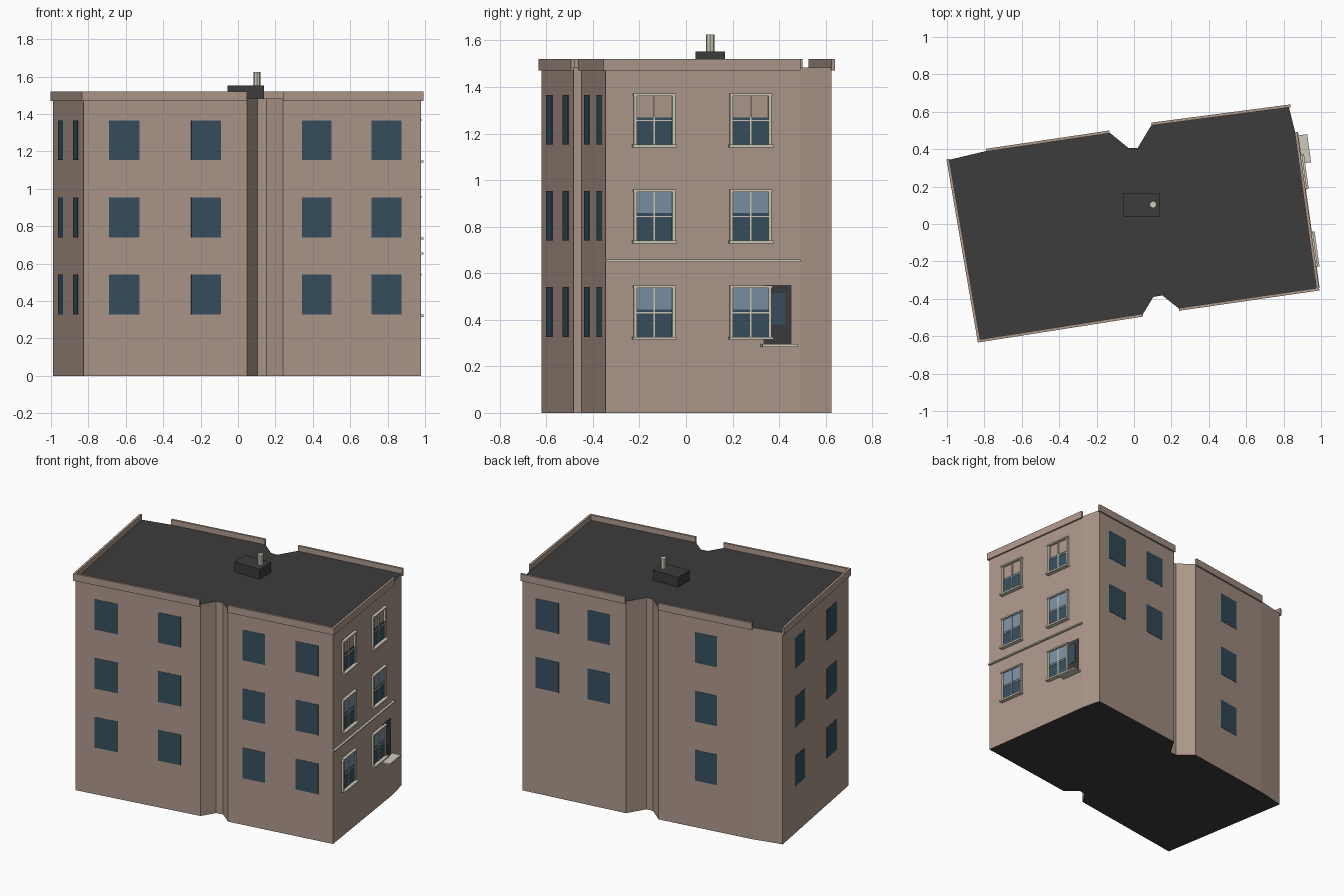
import bpy, bmesh, math
from mathutils import Vector

if "Cube" in bpy.data.objects:
    bpy.data.objects.remove(bpy.data.objects["Cube"])


def mat(name, r, g, b):
    m = bpy.data.materials.new(name)
    m.diffuse_color = (r, g, b, 1)
    m.use_nodes = True
    m.node_tree.nodes["Principled BSDF"].inputs["Base Color"].default_value = m.diffuse_color
    return m


WALL = mat("brown_wall", 0.42, 0.315, 0.26)
ROOF = mat("dark_roof", 0.045, 0.045, 0.045)
GLASS = mat("dark_glass", 0.038, 0.078, 0.11)
SKY = mat("light_glass", 0.2, 0.28, 0.37)
TRIM = mat("cream_trim", 0.62, 0.59, 0.49)


def finish(name, bm, mats):
    bmesh.ops.recalc_face_normals(bm, faces=bm.faces[:])
    me = bpy.data.meshes.new(name)
    bm.to_mesh(me)
    bm.free()
    for m in mats:
        me.materials.append(m)
    ob = bpy.data.objects.new(name, me)
    bpy.context.collection.objects.link(ob)
    return ob


def prism(bm, pts, z0, z1):
    lo = [bm.verts.new((x, y, z0)) for x, y in pts]
    hi = [bm.verts.new((x, y, z1)) for x, y in pts]
    n = len(pts)
    caps = [bm.faces.new(lo[::-1]), bm.faces.new(hi)]
    for i in range(n):
        j = (i + 1) % n
        bm.faces.new((lo[i], lo[j], hi[j], hi[i]))
    return caps


class Side:
    """One wall, given counter-clockwise; boxes are placed along it."""

    def __init__(self, p, q):
        self.p, self.q = Vector(p), Vector(q)
        self.len = (self.q - self.p).length
        self.u = (self.q - self.p) / self.len
        self.n = Vector((self.u.y, -self.u.x))

    def at(self, value, axis):
        return (value - self.p[axis]) / (self.q[axis] - self.p[axis]) * self.len

    def boxes(self, name, material, items):
        bm = bmesh.new()
        for s0, s1, z0, z1, n0, n1 in items:
            pts = [self.p + self.u * s + self.n * d
                   for s, d in ((s0, n0), (s0, n1), (s1, n1), (s1, n0))]
            prism(bm, pts, z0, z1)
        return finish(name, bm, [material])


# Footprint, counter-clockwise from the front left corner
foot = [(-.825, -.62), (.047, -.483), (.103, -.39), (.152, -.382), (.24, -.452),
        (.978, -.345), (.862, .49), (.828, .626), (.094, .53), (.02, .407),
        (-.028, .405), (-.13, .488), (-.79, .39), (-.99, .343)]
TOP = 1.483
bm = bmesh.new()
for f in prism(bm, foot, 0, TOP):
    f.material_index = 1
finish("building_body", bm, [WALL, ROOF])

front_l = Side(foot[0], foot[1])
front_r = Side(foot[4], foot[5])
right = Side(foot[5], foot[6])
back_r = Side(foot[7], foot[8])
back_l = Side(foot[11], foot[12])
left = Side(foot[13], foot[0])

# Parapets: extended past true corners only
for name, side, a, b in (("front_left", front_l, .012, 0), ("front_right", front_r, 0, .012),
                         ("right", right, .012, 0), ("back_right", back_r, .01, 0),
                         ("back_left", back_l, 0, 0), ("left", left, .005, .012)):
    side.boxes(name + "_parapet", WALL, [(-a, side.len + b, 1.47, 1.52, -.003, .012)])

# Flat painted windows on front, left and back
rows = [(.327, .541), (.74, .954), (1.153, 1.366)]
plain = [("front_left", front_l, 0, [(-.69, -.527), (-.25, -.09)], rows),
         ("front_right", front_r, 0, [(.343, .5), (.714, .875)], rows),
         ("left", left, 1, [(.165, .02), (-.30, -.445)], rows),
         ("back_right", back_r, 0, [(.735, .571), (.365, .208)], rows[1:]),
         ("back_left", back_l, 0, [(-.385, -.54)], rows)]
for name, side, axis, cols, levels in plain:
    side.boxes(name + "_windows", GLASS,
               [(side.at(a, axis), side.at(b, axis), z0, z1, -.002, .002)
                for a, b in cols for z0, z1 in levels])

# Framed sash windows on the right side
trim, dark, light = [], [], []
for y in (-.137, .277):
    c = right.at(y, 1)
    for k, z in enumerate((.315, .728, 1.14)):
        trim += [(c - .095, c + .095, z, z + .012, 0, .03),           # sill
                 (c - .092, c + .092, z + .222, z + .232, 0, .02),    # head
                 (c - .09, c - .077, z + .01, z + .224, 0, .014),     # jambs
                 (c + .077, c + .09, z + .01, z + .224, 0, .014),
                 (c - .003, c + .003, z + .01, z + .222, 0, .009),    # mullion
                 (c - .078, c + .078, z + .113, z + .118, 0, .009)]   # meeting rail
        dark.append((c - .078, c + .078, z + .012, z + .13, -.002, .006))
        if k < 2:
            light.append((c - .078, c + .078, z + .13, z + .222, -.002, .006))
right.boxes("sash_window_frames", TRIM, trim)
right.boxes("lower_sash_glass", GLASS, dark)
right.boxes("upper_sash_glass", SKY, light)

# Belt course, side doorway and its step
right.boxes("belt_course", TRIM, [(0, right.len, .649, .658, 0, .015)])
d0, d1 = right.at(.333, 1), right.at(.452, 1)
right.boxes("side_door", ROOF, [(d0, d1, .293, .55, -.002, .003)])
right.boxes("side_door_glass", GLASS, [(right.at(.36, 1), right.at(.427, 1), .38, .515, 0, .005)])
right.boxes("door_step", TRIM, [(d0 - .012, d1 + .02, .284, .295, 0, .062)])

# Roof hatch and vent pipe
bm = bmesh.new()
prism(bm, [(-.055, .04), (.14, .04), (.14, .167), (-.055, .167)], TOP - .01, 1.553)
finish("roof_box", bm, [ROOF])
bm = bmesh.new()
prism(bm, [(.102 + .019 * math.cos(i * math.pi / 4), .104 + .019 * math.sin(i * math.pi / 4))
           for i in range(8)], 1.55, 1.625)
finish("vent_pipe", bm, [TRIM])
